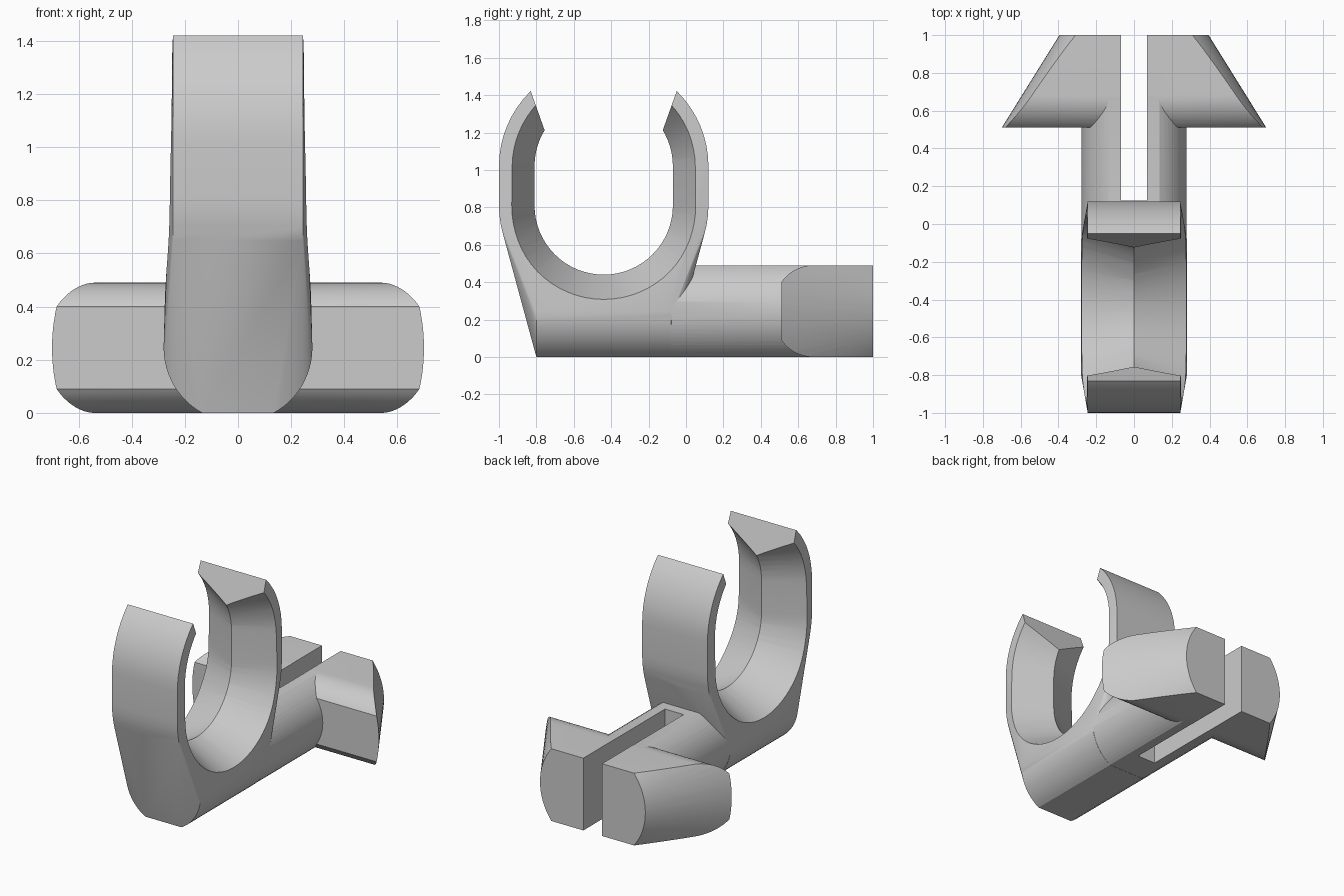
import bpy, bmesh
from math import sin, cos, asin, pi, radians

cube = bpy.data.objects.get("Cube")
if cube:
    bpy.data.objects.remove(cube)

grey = bpy.data.materials.new("plain grey")
grey.use_nodes = True
colour = (0.6, 0.6, 0.6, 1)
grey.diffuse_color = colour
grey.node_tree.nodes["Principled BSDF"].inputs["Base Color"].default_value = colour

MID = 0.245           # half height of the stem
RING_Y = -0.44        # centre line of the clip
LOW, HIGH = 0.81, 1.02  # centres of the clip's lower and upper arcs


def hull(name, points):
    """Convex solid around a set of points."""
    bm = bmesh.new()
    for p in points:
        bm.verts.new(p)
    bmesh.ops.convex_hull(bm, input=bm.verts[:])
    loose = [v for v in bm.verts if not v.link_faces]
    bmesh.ops.delete(bm, geom=loose, context='VERTS')
    bmesh.ops.dissolve_limit(bm, angle_limit=0.002, verts=bm.verts[:], edges=bm.edges[:])
    bmesh.ops.recalc_face_normals(bm, faces=bm.faces[:])
    mesh = bpy.data.meshes.new(name)
    bm.to_mesh(mesh)
    bm.free()
    mesh.materials.append(grey)
    ob = bpy.data.objects.new(name, mesh)
    bpy.context.collection.objects.link(ob)
    return ob


def combine(target, other, operation):
    """Apply a boolean and discard the second solid."""
    other.hide_render = True
    mod = target.modifiers.new(operation.lower(), 'BOOLEAN')
    mod.operation = operation
    mod.solver = 'EXACT'
    mod.object = other
    bpy.context.view_layer.objects.active = target
    bpy.ops.object.modifier_apply(modifier=mod.name)
    bpy.data.objects.remove(other)


def arc(cu, cv, r, start, end, n=32):
    step = (end - start) / n
    return [(cu + r * cos(start + i * step), cv + r * sin(start + i * step)) for i in range(n + 1)]


def along_x(profile, *xs):
    return [(x, y, z) for x in xs for y, z in profile]


def along_y(profile, *ys):
    return [(x, y, z) for y in ys for x, z in profile]


def stadium(r):
    return arc(RING_Y, LOW, r, -pi, 0) + arc(RING_Y, HIGH, r, 0, pi)


def bar(r, half):
    """Round section with flattened top and bottom."""
    a = asin(half / r)
    return arc(0, MID, r, -a, a, 24) + arc(0, MID, r, pi - a, pi + a, 24)


# clip: upright rounded block blending down into the front of the stem
clip = hull("snap_clip", along_x(stadium(0.56), -0.245, 0.245)
            + along_y(bar(0.28, MID), -0.8, -0.08))

# stem: a hair slimmer than the parts it is buried in
stem = hull("stem", along_y(bar(0.279, MID - 0.001), -0.2, 0.95))

# barbed head: cone trimmed by a slab with rounded front edges
head = hull("barbed_head", along_y(arc(0, MID, 0.7065, 0, 2 * pi, 96)[:-1], 0.5)
            + along_y(arc(0, MID, 0.395, 0, 2 * pi, 96)[:-1], 1.0))
r = 0.2055
sweep = asin(0.17 / r)
slab = (arc(0.68, 2 * MID - r, r, pi / 2, pi / 2 + sweep, 12)
        + arc(0.68, r, r, -pi / 2 - sweep, -pi / 2, 12) + [(1.1, 0), (1.1, 2 * MID)])
combine(head, hull("head_slab", along_x(slab, -0.9, 0.9)), 'INTERSECT')
combine(stem, head, 'UNION')

# slot that splits the stem and the head
slot = [(y, z) for y in (0.125, 1.2) for z in (-0.2, 0.7)]
combine(stem, hull("slot_cutter", along_x(slot, -0.07, 0.07)), 'DIFFERENCE')
combine(clip, stem, 'UNION')

# mouth at the top of the clip
mouth = [(RING_Y + s * w, z) for s in (-1, 1) for w, z in ((0.276, 1.1), (0.468, 1.64))]
combine(clip, hull("mouth_cutter", along_x(mouth, -0.5, 0.5)), 'DIFFERENCE')

# opening: two overlapping flares that meet in a central ridge
for side in (-1, 1):
    flare = hull("opening_cutter", along_x(stadium(0.368), -0.004 * side)
                 + along_x(stadium(0.37 + 0.4 * 0.475), 0.4 * side))
    combine(clip, flare, 'DIFFERENCE')

bpy.ops.object.select_all(action='DESELECT')
clip.select_set(True)
bpy.context.view_layer.objects.active = clip
bpy.ops.object.shade_smooth_by_angle(angle=radians(20))
